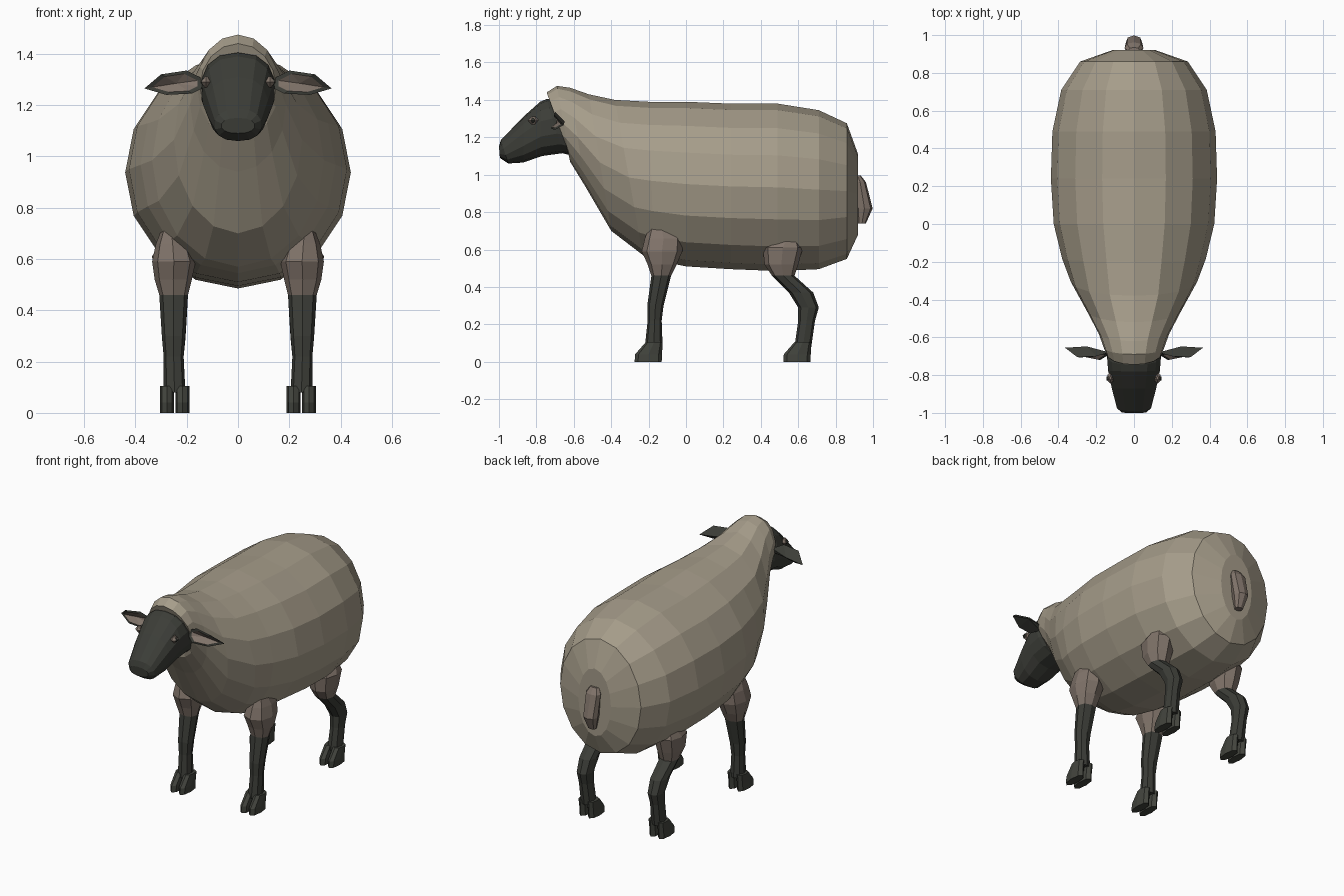
import bpy, bmesh, math
from mathutils import Vector

if "Cube" in bpy.data.objects:
    bpy.data.objects.remove(bpy.data.objects["Cube"])


def material(name, rgb):
    m = bpy.data.materials.new(name)
    m.diffuse_color = (*rgb, 1)
    m.use_nodes = True
    m.node_tree.nodes["Principled BSDF"].inputs["Base Color"].default_value = m.diffuse_color
    return m


WOOL = material("wool", (0.38, 0.335, 0.255))
DARK = material("dark_face", (0.045, 0.047, 0.039))
SKIN = material("brown_skin", (0.22, 0.175, 0.145))
HOOF = material("hoof", (0.055, 0.058, 0.047))


def finish(name, bm, mats):
    bmesh.ops.recalc_face_normals(bm, faces=bm.faces[:])
    me = bpy.data.meshes.new(name)
    bm.to_mesh(me)
    bm.free()
    for m in mats:
        me.materials.append(m)
    ob = bpy.data.objects.new(name, me)
    bpy.context.collection.objects.link(ob)
    return ob


def ring(center, up, side, n, power=1.0):
    """Closed cross-section; power below 1 makes it boxier."""
    pts = []
    for i in range(n):
        a = 2 * math.pi * i / n
        c, s = math.cos(a), math.sin(a)
        c = math.copysign(abs(c) ** power, c)
        s = math.copysign(abs(s) ** power, s)
        pts.append(center + up * c + side * s)
    return pts


def upright(ty, tz, by, bz, hw, n, power=1.0):
    """Ring from a top point to a bottom point on the middle plane."""
    t, b = Vector((0, ty, tz)), Vector((0, by, bz))
    return ring((t + b) / 2, (t - b) / 2, Vector((hw, 0, 0)), n, power)


def level(z, y0, y1, x0, x1, n=8, power=0.85):
    """Horizontal ring filling a y and x range."""
    return ring(Vector(((x0 + x1) / 2, (y0 + y1) / 2, z)),
                Vector((0, (y1 - y0) / 2, 0)), Vector(((x1 - x0) / 2, 0, 0)), n, power)


def loft(name, rings, mats, rule=None):
    bm = bmesh.new()
    loops = [[bm.verts.new(p) for p in r] for r in rings]
    n = len(rings[0])
    for a, b in zip(loops, loops[1:]):
        for i in range(n):
            j = (i + 1) % n
            bm.faces.new((a[i], a[j], b[j], b[i]))
    bm.faces.new(loops[0])
    bm.faces.new(loops[-1])
    if rule:
        for f in bm.faces:
            f.material_index = rule(f.calc_center_median())
    return finish(name, bm, mats)


# Woolly body: top y, top z, bottom y, bottom z, half width
body = [(-0.745, 1.44, -0.62, 1.10, 0.148), (-0.69, 1.475, -0.62, 1.07, 0.16),
        (-0.62, 1.465, -0.54, 0.94, 0.187), (-0.52, 1.43, -0.40, 0.70, 0.25),
        (-0.38, 1.40, -0.23, 0.57, 0.335), (-0.20, 1.39, -0.17, 0.545, 0.38),
        (0.0, 1.39, 0.0, 0.51, 0.425), (0.24, 1.38, 0.24, 0.495, 0.44),
        (0.49, 1.38, 0.49, 0.485, 0.432), (0.71, 1.345, 0.71, 0.495, 0.385),
        (0.86, 1.275, 0.86, 0.55, 0.285), (0.92, 1.11, 0.92, 0.68, 0.115)]
loft("woolly_body", [upright(*r, 16) for r in body], [WOOL])

# Head
head = [(-1.0, 1.15, -0.995, 1.09, 0.065), (-0.99, 1.185, -0.95, 1.06, 0.092),
        (-0.87, 1.31, -0.87, 1.065, 0.12), (-0.78, 1.39, -0.77, 1.10, 0.14),
        (-0.745, 1.405, -0.66, 1.115, 0.145), (-0.68, 1.40, -0.60, 1.10, 0.13)]
loft("head", [upright(*r, 14, 0.85) for r in head], [DARK])

# Tail
tail = [(0.995, 0.90, 0.935, 0.03), (0.96, 0.90, 0.962, 0.05),
        (0.82, 0.91, 0.998, 0.045), (0.74, 0.92, 0.962, 0.025)]
loft("tail", [level(z, a, b, -h, h) for z, a, b, h in tail], [SKIN])

# Leg rings: height, y range, x range
front_leg = [(0.71, -0.20, -0.06, 0.22, 0.30), (0.66, -0.22, -0.02, 0.19, 0.32),
             (0.59, -0.237, -0.02, 0.165, 0.335), (0.52, -0.205, -0.05, 0.18, 0.325),
             (0.46, -0.185, -0.08, 0.195, 0.307), (0.30, -0.207, -0.12, 0.205, 0.297),
             (0.22, -0.205, -0.13, 0.212, 0.29), (0.08, -0.22, -0.125, 0.205, 0.29)]
hind_leg = [(0.655, 0.48, 0.60, 0.22, 0.31), (0.61, 0.41, 0.625, 0.17, 0.335),
            (0.52, 0.42, 0.60, 0.18, 0.325), (0.46, 0.46, 0.58, 0.195, 0.307),
            (0.37, 0.55, 0.68, 0.20, 0.30), (0.29, 0.60, 0.71, 0.205, 0.295),
            (0.22, 0.60, 0.69, 0.212, 0.29), (0.08, 0.58, 0.67, 0.205, 0.29)]
hoof = [(0.0, -0.275, -0.13), (0.04, -0.272, -0.128), (0.105, -0.215, -0.125)]


def ear(name, s):
    """Pointed leaf with a hollow coloured inside."""
    outline = [(0.13, -0.68, 1.30), (0.20, -0.70, 1.335), (0.30, -0.705, 1.32),
               (0.365, -0.655, 1.265), (0.28, -0.70, 1.24), (0.18, -0.72, 1.245),
               (0.13, -0.69, 1.27)]
    mid = Vector((0.24, -0.71, 1.285))
    bm = bmesh.new()

    def vert(p):
        return bm.verts.new((p[0] * s, p[1], p[2]))

    rim = [vert(p) for p in outline]
    inner = [vert(Vector(p).lerp(mid, 0.25)) for p in outline]
    hollow, back = vert((0.24, -0.68, 1.285)), vert((0.25, -0.648, 1.285))
    for i in range(len(rim)):
        j = (i + 1) % len(rim)
        bm.faces.new((rim[i], rim[j], inner[j], inner[i]))
        bm.faces.new((rim[j], rim[i], back))
        bm.faces.new((inner[i], inner[j], hollow)).material_index = 1
    finish(name, bm, [DARK, SKIN])


def bead(name, center, size, mat):
    """Small faceted bead used for eyelids and pupils."""
    cx, cy, cz = center
    sx, sy, sz = size
    rings = [level(cz + sz * k, cy - sy * w, cy + sy * w, cx - sx * w, cx + sx * w, 6, 1)
             for k, w in ((1, 0.3), (0, 1), (-1, 0.3))]
    loft(name, rings, [mat])


# Paired parts
for label, s in (("left", 1), ("right", -1)):
    ear(label + "_ear", s)
    bead(label + "_eyelid", (0.124 * s, -0.815, 1.29), (0.02, 0.03, 0.022), SKIN)
    bead(label + "_eye", (0.133 * s, -0.818, 1.29), (0.016, 0.017, 0.013), DARK)
    for kind, rows, shift in (("front", front_leg, 0), ("hind", hind_leg, 0.795)):
        loft(f"{label}_{kind}_leg",
             [level(z, a, b, c * s, d * s) for z, a, b, c, d in rows],
             [SKIN, DARK], lambda c: 0 if c.z > 0.46 else 1)
        for toe, x0, x1 in (("inner", 0.19, 0.244), ("outer", 0.25, 0.304)):
            loft(f"{label}_{kind}_{toe}_hoof",
                 [level(z, a + shift, b + shift, x0 * s, x1 * s) for z, a, b in hoof],
                 [HOOF])
